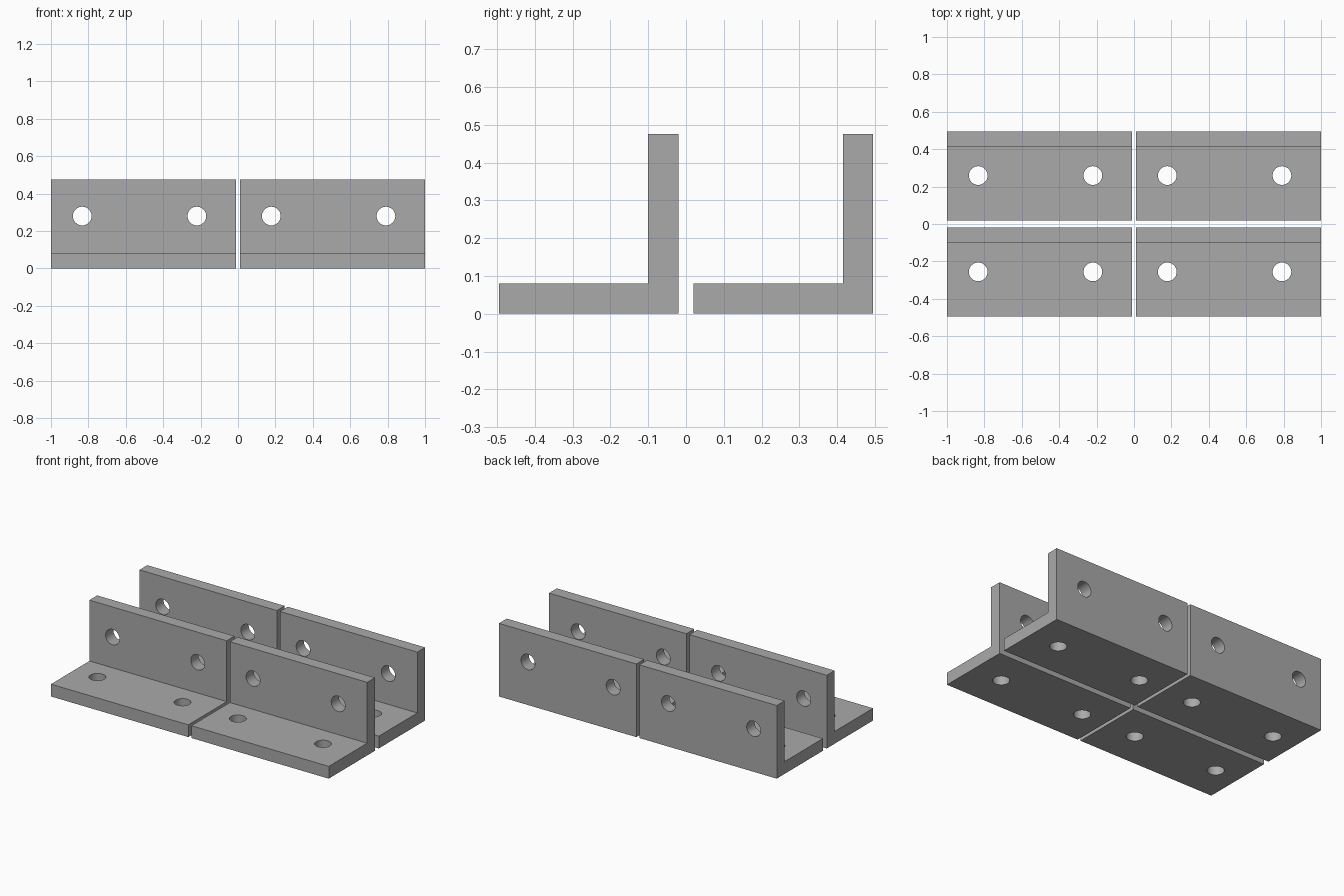
import bpy, bmesh, math

cube = bpy.data.objects.get("Cube")
if cube:
    bpy.data.objects.remove(cube, do_unlink=True)

LENGTH, DEPTH, HEIGHT, THICK = 0.989, 0.475, 0.476, 0.08
PITCH_X, BACK_Y = 1.011, 0.515
HOLE_X, HOLE_R = (0.167, 0.78), 0.05
HOLE_Z, HOLE_Y = 0.28, 0.239

grey = bpy.data.materials.new("metal grey")
grey.use_nodes = True
colour = (0.4, 0.4, 0.4, 1)
grey.diffuse_color = colour
grey.node_tree.nodes["Principled BSDF"].inputs["Base Color"].default_value = colour


def angle_bracket():
    """L profile extruded along x, with its corner at the origin."""
    profile = [(0, 0), (DEPTH, 0), (DEPTH, HEIGHT), (DEPTH - THICK, HEIGHT),
               (DEPTH - THICK, THICK), (0, THICK)]
    bm = bmesh.new()
    face = bm.faces.new([bm.verts.new((0, y, z)) for y, z in profile])
    out = bmesh.ops.extrude_face_region(bm, geom=[face])
    verts = [g for g in out["geom"] if isinstance(g, bmesh.types.BMVert)]
    bmesh.ops.translate(bm, verts=verts, vec=(LENGTH, 0, 0))
    bmesh.ops.recalc_face_normals(bm, faces=bm.faces)
    mesh = bpy.data.meshes.new("bracket")
    bm.to_mesh(mesh)
    bm.free()
    mesh.materials.append(grey)
    obj = bpy.data.objects.new("front_right_bracket", mesh)
    bpy.context.collection.objects.link(obj)
    return obj


def drill(obj, location, rotation):
    """Cut one round through hole."""
    bpy.ops.mesh.primitive_cylinder_add(vertices=48, radius=HOLE_R, depth=THICK * 2,
                                        location=location, rotation=rotation)
    cutter = bpy.context.object
    cutter.name = "hole_cutter"
    cutter.hide_render = True
    cutter.data.materials.append(grey)
    mod = obj.modifiers.new("hole", "BOOLEAN")
    mod.operation, mod.solver, mod.object = "DIFFERENCE", "EXACT", cutter
    bpy.context.view_layer.objects.active = obj
    bpy.ops.object.modifier_apply(modifier=mod.name)
    bpy.data.objects.remove(cutter, do_unlink=True)


# One drilled bracket: two holes in each leg
bracket = angle_bracket()
for x in HOLE_X:
    drill(bracket, (x, HOLE_Y, THICK / 2), (0, 0, 0))
    drill(bracket, (x, DEPTH - THICK / 2, HOLE_Z), (math.pi / 2, 0, 0))

bpy.ops.object.select_all(action="DESELECT")
bracket.select_set(True)
bpy.context.view_layer.objects.active = bracket
bpy.ops.object.shade_smooth_by_angle(angle=math.radians(30))

# Four brackets in a two by two layout
for row, row_name in enumerate(("front", "back")):
    for col, col_name in enumerate(("right", "left")):
        obj = bracket
        if row or col:
            obj = bracket.copy()
            bpy.context.collection.objects.link(obj)
        obj.name = f"{row_name}_{col_name}_bracket"
        obj.location = (-1 + col * PITCH_X, -0.495 + row * BACK_Y, 0)
